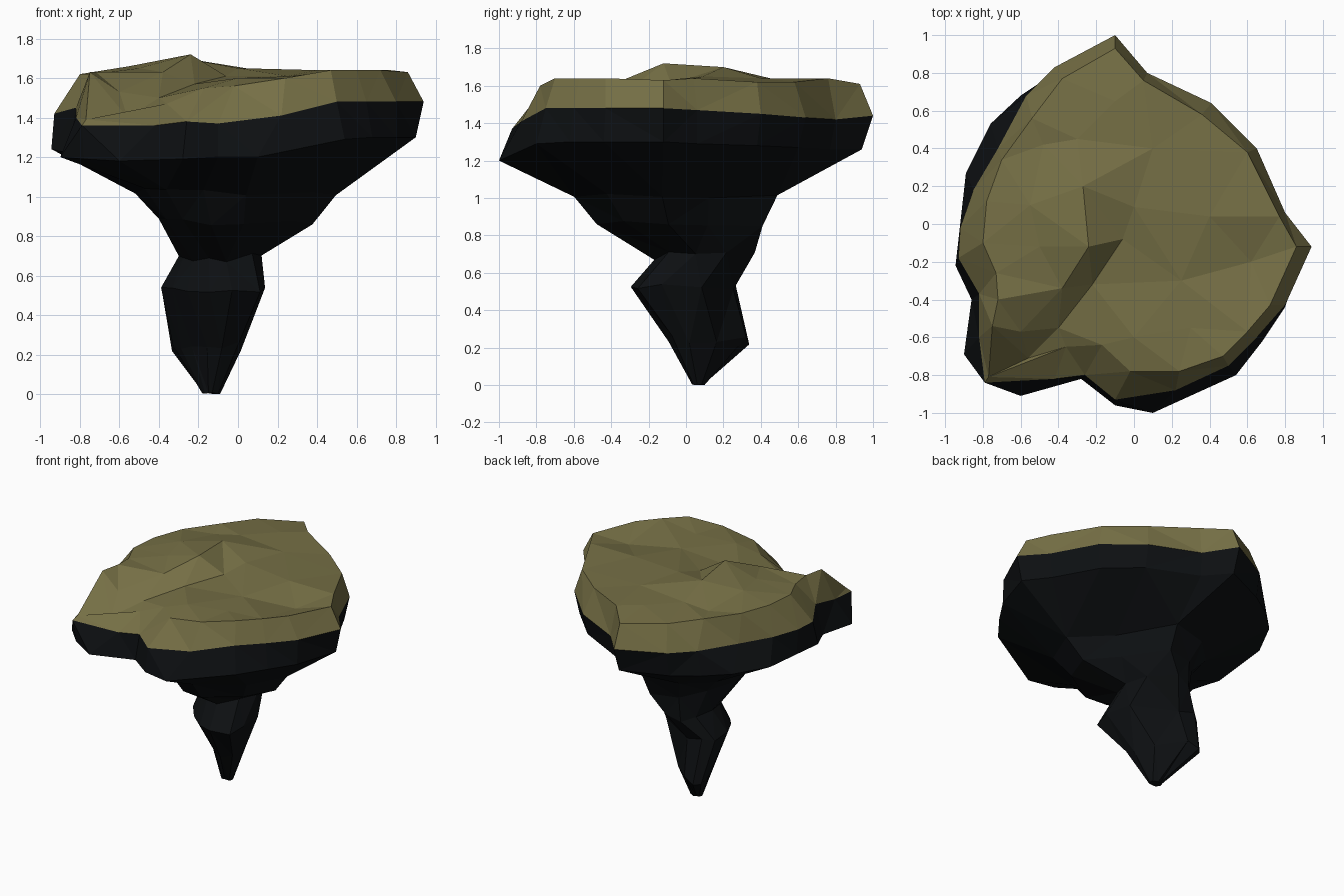
import bpy, bmesh, math, random
from mathutils import Vector
from mathutils.geometry import delaunay_2d_cdt

random.seed(4)

# Matching outlines, counter-clockwise from the east tip
grass_edge = [
    (.94, -.12, 1.48), (.80, .06, 1.47), (.65, .40, 1.45), (.41, .64, 1.43), (.07, .80, 1.42),
    (-.10, 1.0, 1.44), (-.42, .83, 1.43), (-.57, .68, 1.43), (-.72, .40, 1.42), (-.85, .18, 1.42),
    (-.92, -.02, 1.42), (-.93, -.18, 1.42), (-.82, -.37, 1.45), (-.82, -.60, 1.40), (-.79, -.84, 1.36),
    (-.42, -.82, 1.36), (-.26, -.80, 1.38), (-.10, -.93, 1.37), (.22, -.88, 1.41), (.50, -.75, 1.48),
    (.65, -.60, 1.48), (.80, -.43, 1.48)]
grass_rim = [
    (.86, -.12, 1.63), (.77, .04, 1.64), (.60, .38, 1.62), (.36, .58, 1.62), (.05, .76, 1.64),
    (-.10, .93, 1.61), (-.38, .77, 1.62), (-.54, .56, 1.62), (-.70, .34, 1.62), (-.78, .12, 1.62),
    (-.80, -.10, 1.62), (-.73, -.26, 1.62), (-.72, -.40, 1.63), (-.75, -.54, 1.63), (-.77, -.81, 1.39),
    (-.36, -.65, 1.47), (-.17, -.64, 1.55), (-.02, -.78, 1.56), (.24, -.78, 1.60), (.47, -.70, 1.64),
    (.60, -.57, 1.64), (.72, -.43, 1.64)]
rock_edge = [
    (.90, -.12, 1.30), (.78, .06, 1.29), (.62, .38, 1.28), (.40, .60, 1.27), (.05, .77, 1.26),
    (-.10, .94, 1.26), (-.42, .80, 1.25), (-.60, .68, 1.25), (-.76, .53, 1.25), (-.89, .27, 1.24),
    (-.92, .00, 1.24), (-.945, -.22, 1.24), (-.86, -.40, 1.22), (-.90, -.69, 1.20), (-.78, -.81, 1.19),
    (-.60, -.91, 1.18), (-.28, -.82, 1.19), (-.10, -.96, 1.20), (.10, -1.0, 1.20), (.54, -.80, 1.29),
    (.68, -.62, 1.30), (.80, -.44, 1.30)]
# Hills and hollows inside the grass rim
hills = [
    (-.24, -.12, 1.72), (-.27, .20, 1.70), (0, .09, 1.65), (-.38, -.34, 1.63), (-.22, -.32, 1.57),
    (-.06, -.08, 1.61), (-.50, -.12, 1.65), (-.30, .45, 1.64), (-.48, .42, 1.61), (.10, .40, 1.64),
    (.40, .04, 1.64), (.62, -.20, 1.58), (.25, -.30, 1.61), (0, -.60, 1.60), (.30, -.55, 1.61),
    (-.55, .10, 1.66), (-.10, .65, 1.64), (-.40, -.55, 1.50), (-.60, -.57, 1.53), (-.56, -.71, 1.40)]
# Stem sections: x min, x max, y min, y max, z, skew, north-east hollow
sections = [
    (-.52, .50, -.60, .49, 1.02, 0, .62), (-.40, .38, -.48, .41, .87, 0, .65),
    (-.30, .12, -.17, .37, .69, .05, .9), (-.40, .14, -.30, .27, .52, .28, 1.3),
    (-.34, .02, -.10, .34, .24, .35, 1), (-.18, -.09, .03, .10, .01, 0, 1)]


def finish(name, bm, color):
    bmesh.ops.triangulate(bm, faces=[f for f in bm.faces if len(f.verts) > 3])
    bmesh.ops.recalc_face_normals(bm, faces=bm.faces)
    mesh = bpy.data.meshes.new(name)
    bm.to_mesh(mesh)
    bm.free()
    mat = bpy.data.materials.new(name + "_color")
    mat.diffuse_color = color
    mesh.materials.append(mat)
    bpy.context.collection.objects.link(bpy.data.objects.new(name, mesh))


def add_ring(bm, points):
    return [bm.verts.new(p) for p in points]


def skin(bm, a, b):
    n = len(a)
    for i in range(n):
        j = (i + 1) % n
        bm.faces.new((a[i], a[j], b[j], b[i]))


# Grass cap: sloped border plus a triangulated hilly top
bm = bmesh.new()
edge, rim = add_ring(bm, grass_edge), add_ring(bm, grass_rim)
skin(bm, edge, rim)
verts = rim + add_ring(bm, hills)
n = len(rim)
tris = delaunay_2d_cdt([Vector(v.co[:2]) for v in verts],
                       [(i, (i + 1) % n) for i in range(n)], [list(range(n))], 1, 1e-5)[2]
for t in tris:
    bm.faces.new([verts[i] for i in t])
finish("grass_cap", bm, (.18, .16, .06, 1))

# Rock: upright band, then half as many sides down the twisted stem
bm = bmesh.new()
top, low = add_ring(bm, grass_edge), add_ring(bm, rock_edge)
skin(bm, top, low)
angles = [math.atan2(p[1], p[0]) for p in rock_edge[::2]]
previous = None
for x0, x1, y0, y1, z, skew, hollow in sections:
    wobble = .025 if z > .1 else .005
    points = []
    for i, a in enumerate(angles):
        r = hollow if i == 1 else 1
        points.append(((x0 + x1) / 2 + (x1 - x0) / 2 * r * math.cos(a + skew),
                       (y0 + y1) / 2 + (y1 - y0) / 2 * r * math.sin(a - skew),
                       z + random.uniform(-wobble, wobble)))
    ring = add_ring(bm, points)
    if previous:
        skin(bm, previous, ring)
    else:
        for i in range(len(ring)):
            j = (i + 1) % len(ring)
            bm.faces.new((low[2 * i], low[2 * i + 1], ring[i]))
            bm.faces.new((low[2 * i + 1], low[2 * j], ring[j], ring[i]))
    previous = ring
bm.faces.new(previous)
base = min(v.co.z for v in previous)
for v in previous:
    v.co.z -= base
finish("rock_base", bm, (.004, .005, .006, 1))
